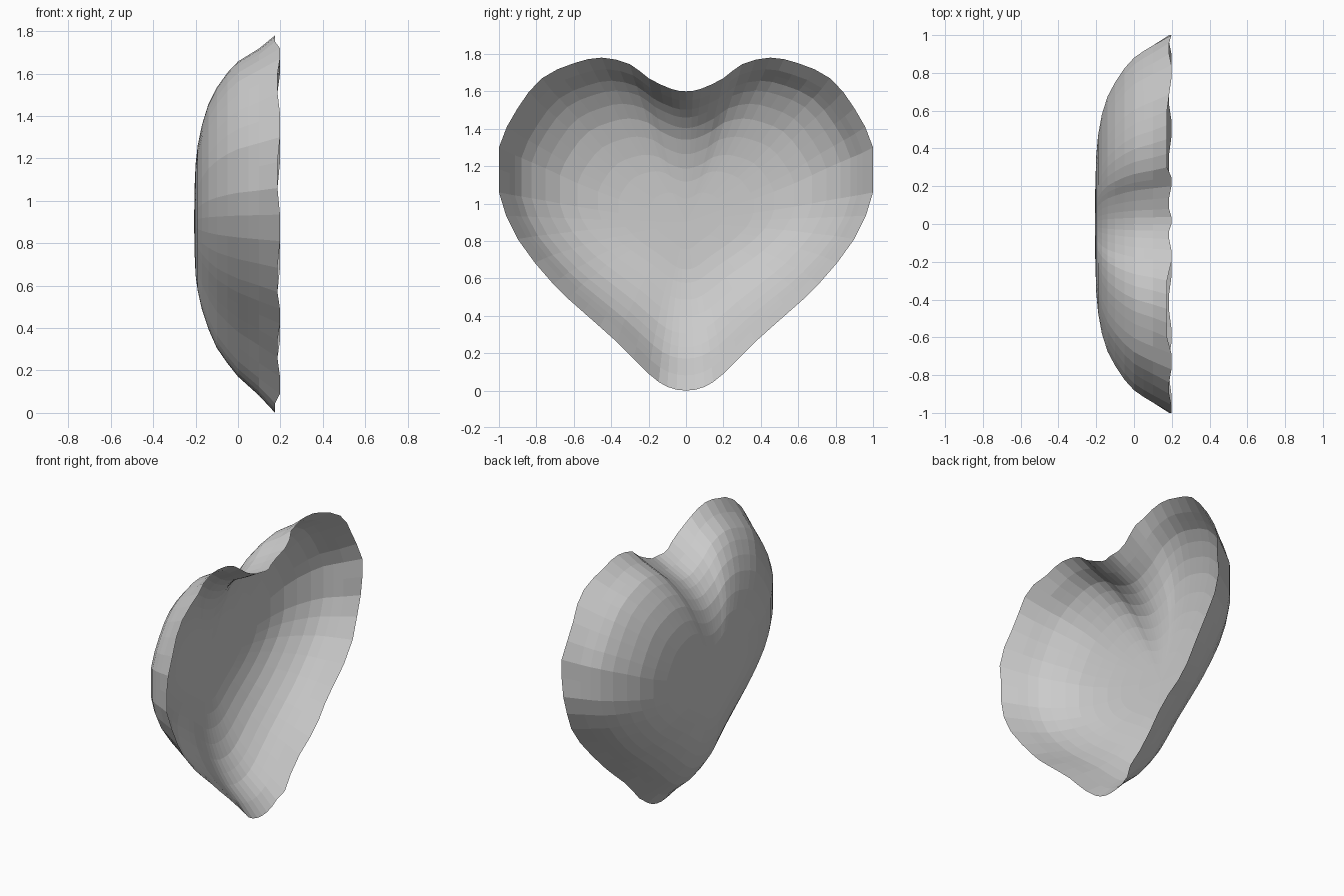
import bpy, bmesh
from mathutils import Vector

if "Cube" in bpy.data.objects:
    bpy.data.objects.remove(bpy.data.objects["Cube"])

# Right half of the heart outline (y, z), notch to bottom tip
HALF = [(0, 1.60), (0.08, 1.613), (0.2, 1.67), (0.3, 1.745), (0.45, 1.78), (0.6, 1.75),
        (0.77, 1.67), (0.9, 1.51), (1.0, 1.30), (1.0, 1.06), (0.9, 0.81), (0.71, 0.57),
        (0.55, 0.42), (0.37, 0.26), (0.2, 0.09), (0.1, 0.02), (0, 0.0)]
# Bowl profile: depth x, then outline scale sideways, upward, downward
RINGS = [(0.190, 1, 1, 1), (0.10, .945, .93, .91), (0.05, .915, .895, .86),
         (0.0, .88, .86, .81), (-0.05, .825, .80, .74), (-0.10, .75, .72, .66),
         (-0.14, .675, .63, .56), (-0.17, .58, .52, .46), (-0.19, .47, .41, .36),
         (-0.20, .36, .31, .28), (-0.205, .2, .18, .16)]
CENTRE_Z = 0.9


def smooth_loop(pts):
    """Insert one spline midpoint between neighbours of a closed loop."""
    out, n = [], len(pts)
    for i, p in enumerate(pts):
        a, b, c = pts[i - 1], pts[(i + 1) % n], pts[(i + 2) % n]
        mid = (p + b) * 0.5625 - (a + c) * 0.0625
        out += [p, mid]
    return out


loop = [Vector(p) for p in HALF] + [Vector((-y, z)) for y, z in HALF[-2:0:-1]]
loop = smooth_loop(loop)
n = len(loop)

# Open heart-shaped shell made from nested outlines
bm = bmesh.new()
rings = []
for k, (x, sy, up, down) in enumerate(RINGS):
    ring = []
    for i, p in enumerate(loop):
        y = max(-1, min(1, p.x))
        dz = p.y - CENTRE_Z
        rx = x
        if k == 0:  # slightly uneven rim, dipping at the lobes and tip
            rx += 0.008 if i % 4 < 2 else -0.004
            if p.y > 1.74 or p.y < 0.06:
                rx = 0.175
        ring.append(bm.verts.new((rx, y * sy, CENTRE_Z + dz * (up if dz > 0 else down))))
    rings.append(ring)
for a, b in zip(rings, rings[1:]):
    for i in range(n):
        j = (i + 1) % n
        bm.faces.new((a[i], a[j], b[j], b[i]))
hub = bm.verts.new((-0.207, 0, CENTRE_Z))
for i in range(n):
    bm.faces.new((rings[-1][i], rings[-1][(i + 1) % n], hub))
bmesh.ops.recalc_face_normals(bm, faces=bm.faces)
bm.faces.ensure_lookup_table()
if bm.faces[-1].normal.x > 0:
    bmesh.ops.reverse_faces(bm, faces=bm.faces)

mesh = bpy.data.meshes.new("heart_shell")
bm.to_mesh(mesh)
bm.free()
bpy.context.collection.objects.link(bpy.data.objects.new("heart_shell", mesh))
